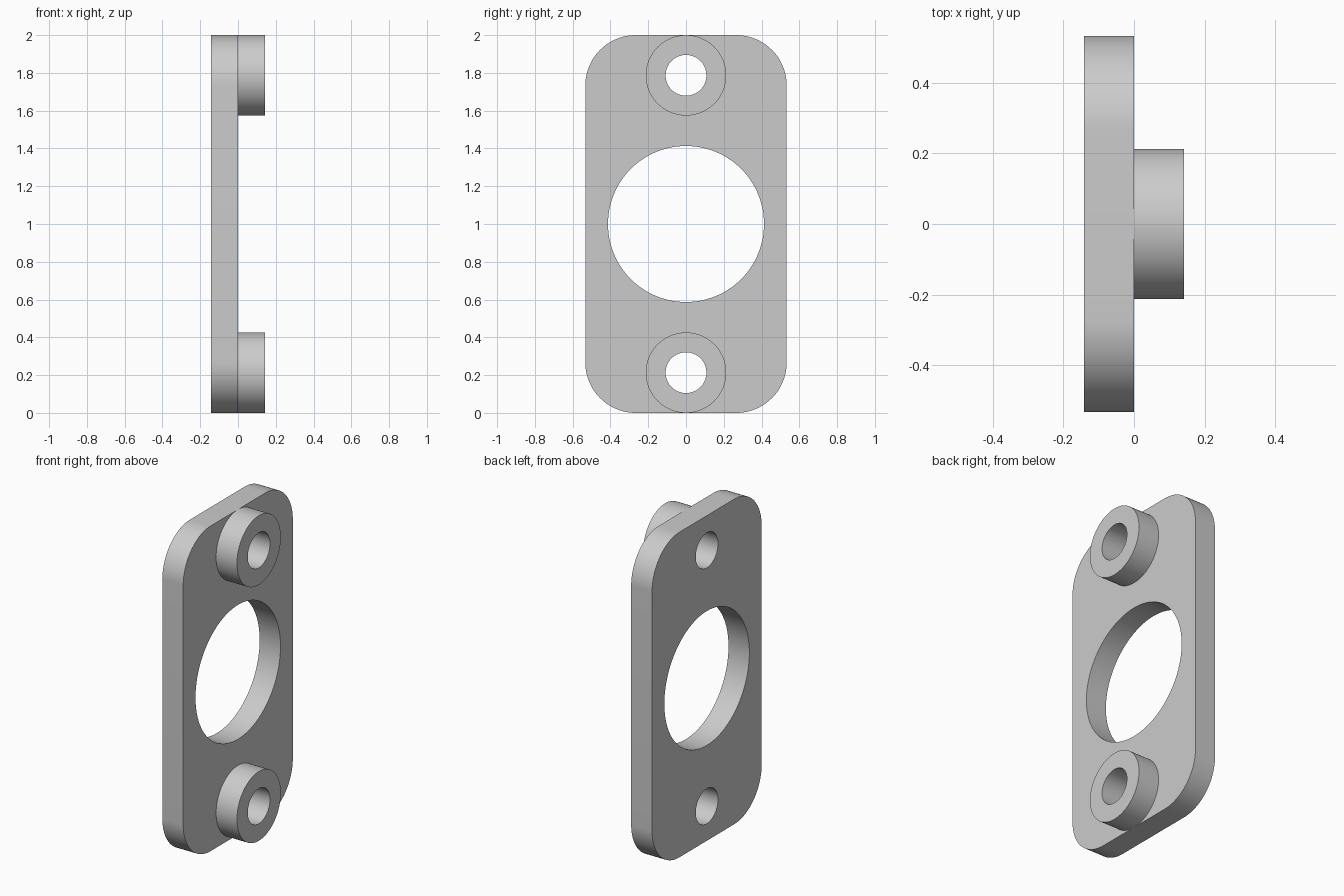
import bpy, bmesh
from math import sin, cos, pi, radians
from mathutils import Matrix

cube = bpy.data.objects.get("Cube")
if cube:
    bpy.data.objects.remove(cube, do_unlink=True)

THICK = 0.142
HALF_W, HALF_H, CORNER = 0.533, 1.0, 0.267
BOSS_R, BOLT_R, BORE_R = 0.213, 0.108, 0.413
BOSS_Z = {"lower": BOSS_R, "upper": 2 - BOSS_R}

# Single plain grey finish
grey = bpy.data.materials.new("plain grey")
grey.use_nodes = True
grey.diffuse_color = (0.6, 0.6, 0.6, 1)
grey.node_tree.nodes["Principled BSDF"].inputs["Base Color"].default_value = grey.diffuse_color


def circle(z, r, n):
    return [(r * cos(2 * pi * i / n), z + r * sin(2 * pi * i / n)) for i in range(n)]


def rounded_rectangle(steps=24):
    points = []
    for quarter, (sy, sz) in enumerate([(1, 1), (-1, 1), (-1, -1), (1, -1)]):
        for i in range(steps + 1):
            a = (quarter + i / steps) * pi / 2
            points.append((sy * (HALF_W - CORNER) + CORNER * cos(a),
                           1 + sz * (HALF_H - CORNER) + CORNER * sin(a)))
    return points


def extruded(name, loops, x):
    """Extrude an outline with holes, drawn in the y-z plane, from x to x + THICK."""
    curve = bpy.data.curves.new(name, "CURVE")
    curve.dimensions, curve.fill_mode = "2D", "BOTH"
    curve.extrude = THICK / 2
    for loop in loops:
        spline = curve.splines.new("POLY")
        spline.points.add(len(loop) - 1)
        for p, (y, z) in zip(spline.points, loop):
            p.co = (y, z, 0, 1)
        spline.use_cyclic_u = True
    helper = bpy.data.objects.new(name + " outline", curve)
    bpy.context.collection.objects.link(helper)
    graph = bpy.context.evaluated_depsgraph_get()
    mesh = bpy.data.meshes.new_from_object(helper.evaluated_get(graph))
    bpy.data.objects.remove(helper, do_unlink=True)

    # Stand the profile up and weld the caps to the walls
    mesh.transform(Matrix(((0, 0, 1, x + THICK / 2), (1, 0, 0, 0), (0, 1, 0, 0), (0, 0, 0, 1))))
    bm = bmesh.new()
    bm.from_mesh(mesh)
    bmesh.ops.remove_doubles(bm, verts=bm.verts, dist=1e-5)
    bmesh.ops.recalc_face_normals(bm, faces=bm.faces)
    bmesh.ops.dissolve_limit(bm, angle_limit=radians(0.1), verts=bm.verts, edges=bm.edges)
    bm.to_mesh(mesh)
    bm.free()
    mesh.name = name
    mesh.materials.clear()
    mesh.materials.append(grey)
    obj = bpy.data.objects.new(name, mesh)
    bpy.context.collection.objects.link(obj)
    bpy.ops.object.select_all(action="DESELECT")
    obj.select_set(True)
    bpy.context.view_layer.objects.active = obj
    bpy.ops.object.shade_smooth_by_angle(angle=radians(30))
    return obj


# Flat plate with a large bore and two bolt holes
extruded("plate", [rounded_rectangle(), circle(1, BORE_R, 96)]
         + [circle(z, BOLT_R, 64) for z in BOSS_Z.values()], -THICK)

# Raised round bosses around the bolt holes
for side, z in BOSS_Z.items():
    extruded(side + "_boss", [circle(z, BOSS_R, 96), circle(z, BOLT_R, 64)], 0)
